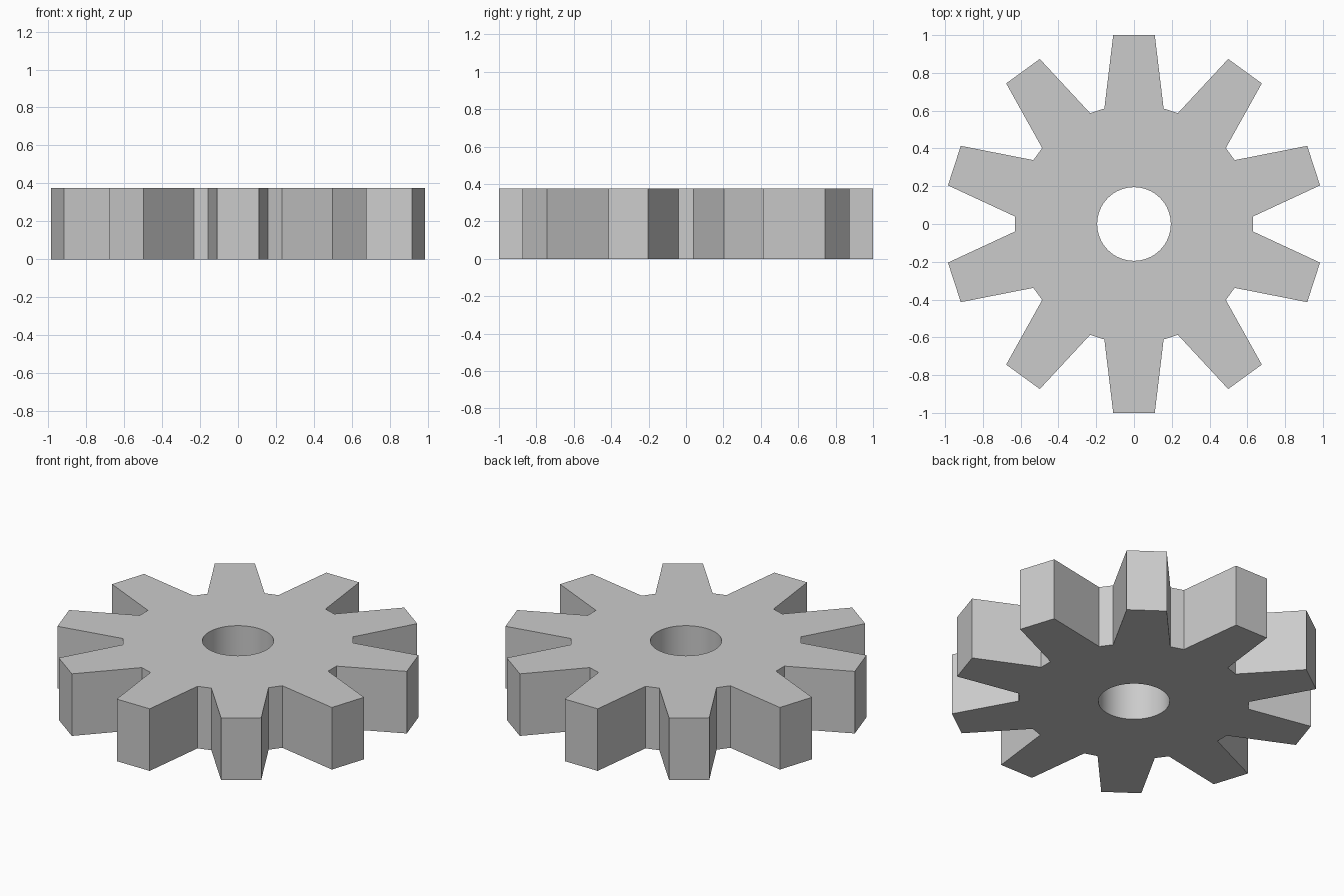
import bpy, bmesh
from math import radians, sin, cos, tau

if "Cube" in bpy.data.objects:
    bpy.data.objects.remove(bpy.data.objects["Cube"])

TEETH, HEIGHT = 10, 0.375
ROOT_R, ROOT_HALF = 0.631, radians(14.4)
TIP_Y, TIP_HALF_W = 1.0, 0.11
BORE_R, BORE_SIDES = 0.195, 64


def ring(bm, points):
    verts = [bm.verts.new((x, y, 0)) for x, y in points]
    return [bm.edges.new((v, verts[(i + 1) % len(verts)])) for i, v in enumerate(verts)]


# one tapered tooth pointing to +y, repeated round the axis
rx, ry = ROOT_R * sin(ROOT_HALF), ROOT_R * cos(ROOT_HALF)
tooth = [(rx, ry), (TIP_HALF_W, TIP_Y), (-TIP_HALF_W, TIP_Y), (-rx, ry)]
outline = []
for k in range(TEETH):
    a = tau * k / TEETH
    outline += [(x * cos(a) - y * sin(a), x * sin(a) + y * cos(a)) for x, y in tooth]

# round bore
bore = [(BORE_R * cos(tau * i / BORE_SIDES), BORE_R * sin(tau * i / BORE_SIDES))
        for i in range(BORE_SIDES)]

# fill between outline and bore, then extrude upward
bm = bmesh.new()
edges = ring(bm, outline) + ring(bm, bore)
bmesh.ops.triangle_fill(bm, edges=edges, use_beauty=True, use_dissolve=False, normal=(0, 0, 1))
ext = bmesh.ops.extrude_face_region(bm, geom=bm.faces[:], use_keep_orig=True)
top = [g for g in ext["geom"] if isinstance(g, bmesh.types.BMVert)]
bmesh.ops.translate(bm, verts=top, vec=(0, 0, HEIGHT))
bmesh.ops.recalc_face_normals(bm, faces=bm.faces[:])

mesh = bpy.data.meshes.new("gear_wheel")
bm.to_mesh(mesh)
bm.free()
gear = bpy.data.objects.new("gear_wheel", mesh)
bpy.context.collection.objects.link(gear)

# smooth bore, crisp teeth
bpy.context.view_layer.objects.active = gear
gear.select_set(True)
bpy.ops.object.shade_smooth_by_angle(angle=radians(20))
